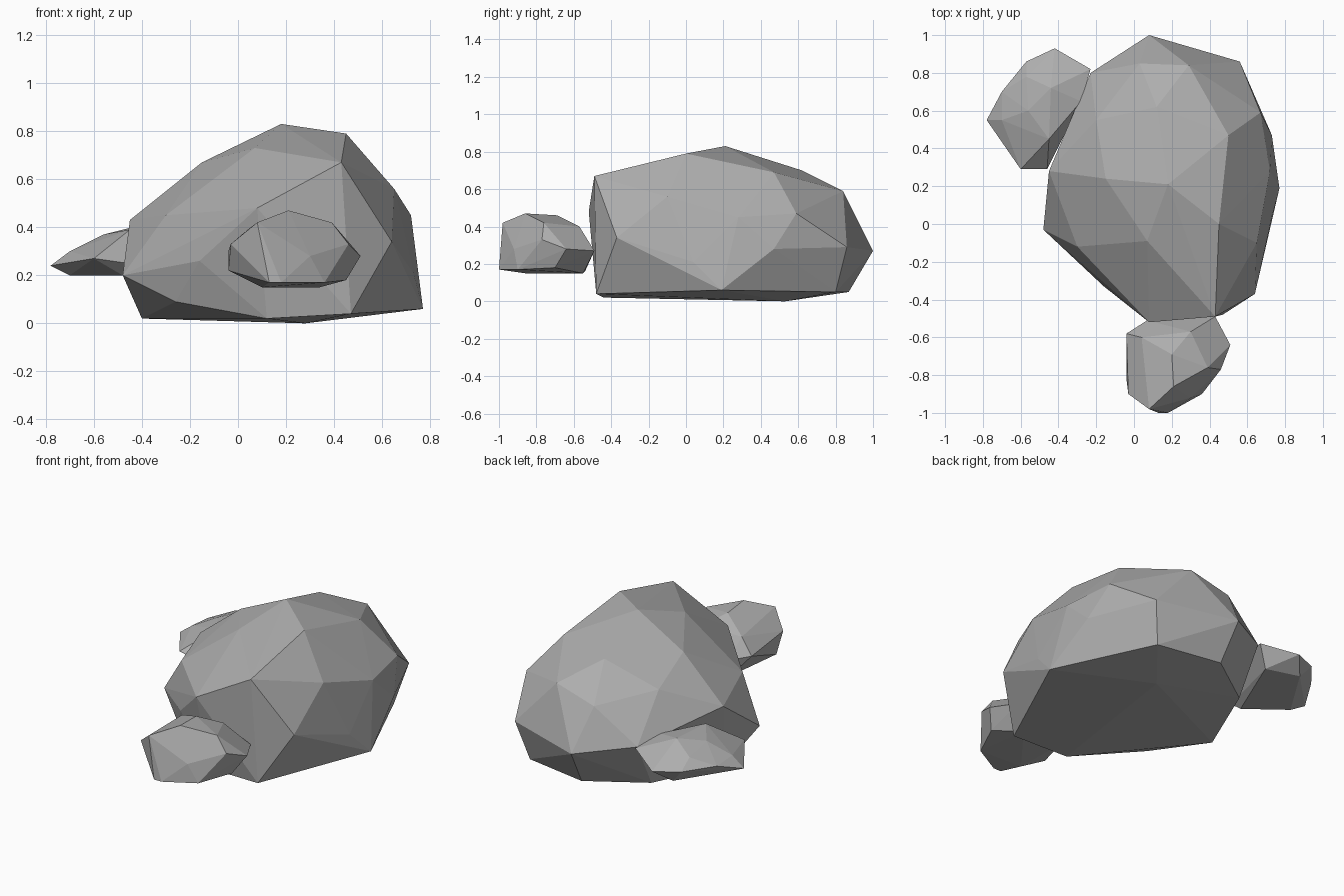
import bpy
import bmesh
from mathutils import Vector

default_cube = bpy.data.objects.get("Cube")
if default_cube:
    bpy.data.objects.remove(default_cube, do_unlink=True)

# One plain stone colour shared by every rock
stone = bpy.data.materials.new("stone grey")
stone_colour = (0.42, 0.42, 0.42, 1)
stone.diffuse_color = stone_colour
stone.use_nodes = True
shader = next(node for node in stone.node_tree.nodes if node.type == "BSDF_PRINCIPLED")
shader.inputs["Base Color"].default_value = stone_colour
shader.inputs["Roughness"].default_value = 0.9

CENTIMETRE = 0.01


def make_rock(name, corners):
    """Wrap a faceted shell around a few corner points given in hundredths."""
    bm = bmesh.new()
    for corner in corners:
        bm.verts.new(Vector(corner) * CENTIMETRE)
    hull = bmesh.ops.convex_hull(bm, input=bm.verts[:])
    leftovers = set(hull["geom_interior"]) | set(hull["geom_unused"])
    loose = [item for item in leftovers if isinstance(item, bmesh.types.BMVert)]
    bmesh.ops.delete(bm, geom=loose, context="VERTS")
    bmesh.ops.recalc_face_normals(bm, faces=bm.faces[:])
    mesh = bpy.data.meshes.new(name)
    bm.to_mesh(mesh)
    bm.free()
    mesh.materials.append(stone)
    rock = bpy.data.objects.new(name, mesh)
    bpy.context.scene.collection.objects.link(rock)
    return rock


# Large boulder: crown, flanks, back, underside
crown = [(18, 21, 83), (45, 0, 79), (50, 47, 69), (43, -49, 67), (7, -9, 73),
         (-15, 24, 67), (12, 62, 70), (29, 84, 59)]
flanks = [(64, -37, 34), (65, -10, 56), (72, 28, 45), (67, 59, 47), (73, 47, 28),
          (73, 4, 21), (8, -52, 48), (-16, -33, 26), (-30, -12, 45),
          (-48, -3, 20), (-45, 28, 43)]
back = [(8, 100, 27), (56, 86, 29), (-23, 80, 32), (-20, 55, 57), (3, 85, 52)]
underside = [(47, -48, 4), (12, -44, 2), (-26, -20, 9), (-40, 20, 2),
             (28, 53, 0), (77, 19, 6), (50, 80, 5), (10, 87, 5), (-22, 65, 4)]
make_rock("large_boulder", crown + flanks + back + underside)

# Small rock resting against the front
front_top = [(8, -98, 42), (21, -86, 47), (20, -69, 46), (39, -76, 42),
             (30, -57, 40), (4, -60, 39)]
front_middle = [(-4, -58, 30), (-3, -90, 33), (46, -77, 33), (51, -64, 28),
                (43, -49, 27), (7, -51, 27), (30, -92, 28)]
front_bottom = [(-4, -82, 22), (13, -100, 17), (18, -100, 17), (36, -90, 17),
                (45, -70, 18), (34, -55, 15), (10, -86, 15), (8, -54, 16)]
make_rock("front_rock", front_top + front_middle + front_bottom)

# Small flat rock beside the back corner
side_top = [(-56, 60, 37), (-44, 72, 40), (-45, 45, 39), (-28, 65, 36), (-57, 78, 34)]
side_middle = [(-42, 93, 27), (-57, 86, 28), (-70, 70, 29), (-78, 55, 24),
               (-60, 29, 27), (-46, 29, 25), (-23, 82, 32), (-70, 55, 30)]
side_bottom = [(-70, 52, 20), (-48, 35, 20), (-30, 78, 20), (-50, 84, 20)]
make_rock("side_rock", side_top + side_middle + side_bottom)
